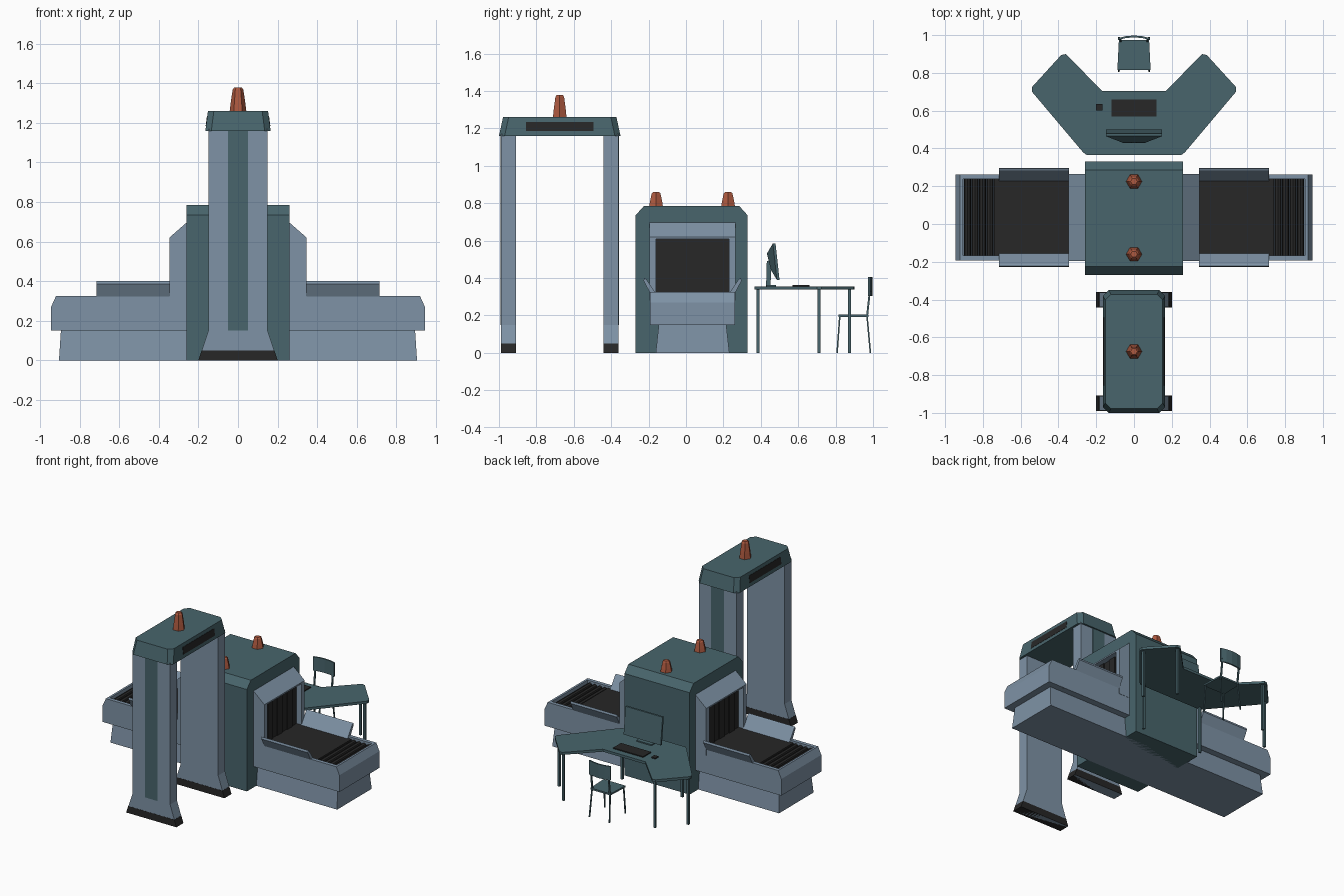
import bpy, bmesh, math
from mathutils import Vector

if "Cube" in bpy.data.objects:
    bpy.data.objects.remove(bpy.data.objects["Cube"])


def material(name, rgb):
    m = bpy.data.materials.new(name)
    m.diffuse_color = (*rgb, 1)
    m.use_nodes = True
    m.node_tree.nodes["Principled BSDF"].inputs["Base Color"].default_value = m.diffuse_color
    return m


BLUE = material("blue_grey", (0.21, 0.29, 0.38))
TEAL = material("teal", (0.065, 0.13, 0.15))
DARK = material("dark", (0.02, 0.02, 0.02))
ORANGE = material("orange", (0.42, 0.10, 0.05))


def loft(name, loops, mat):
    """Skin matching loops of 3D points and cap both ends."""
    bm = bmesh.new()
    rings = [[bm.verts.new(p) for p in loop] for loop in loops]
    n = len(rings[0])
    for a, b in zip(rings, rings[1:]):
        for i in range(n):
            j = (i + 1) % n
            bm.faces.new((a[i], a[j], b[j], b[i]))
    bm.faces.new(rings[0])
    bm.faces.new(rings[-1])
    bmesh.ops.recalc_face_normals(bm, faces=bm.faces)
    me = bpy.data.meshes.new(name)
    bm.to_mesh(me)
    bm.free()
    me.materials.append(mat)
    ob = bpy.data.objects.new(name, me)
    bpy.context.collection.objects.link(ob)
    return ob


def prism(name, pts, axis, a, b, mat):
    """Extrude a 2D outline along x, y or z between a and b."""
    put = {"x": lambda p, t: (t, p[0], p[1]),
           "y": lambda p, t: (p[0], t, p[1]),
           "z": lambda p, t: (p[0], p[1], t)}[axis]
    return loft(name, [[put(p, t) for p in pts] for t in (a, b)], mat)


def rect(x0, x1, y0, y1, z):
    return [(x0, y0, z), (x1, y0, z), (x1, y1, z), (x0, y1, z)]


def box(name, x0, x1, y0, y1, z0, z1, mat):
    return loft(name, [rect(x0, x1, y0, y1, z0), rect(x0, x1, y0, y1, z1)], mat)


def bar(name, p, q, w, mat):
    """Thin upright square bar from p to q."""
    return loft(name, [rect(c[0] - w, c[0] + w, c[1] - w, c[1] + w, c[2]) for c in (p, q)], mat)


def ring(x, y, z, r, n=6):
    return [(x + r * math.cos(2 * math.pi * i / n), y + r * math.sin(2 * math.pi * i / n), z) for i in range(n)]


def beacon(name, y, z, h):
    loft(name, [ring(0, y, z, 0.042), ring(0, y, z + 0.35 * h, 0.037),
                ring(0, y, z + 0.9 * h, 0.027), ring(0, y, z + h, 0.018)], ORANGE)


# Walk-through gate: flared posts with an inlaid strip on the outer side
GY = -0.675
post = [(-0.2, 0), (0.2, 0), (0.15, 0.15), (0.15, 1.17), (-0.15, 1.17), (-0.15, 0.15)]
for s, side in ((-1, "front"), (1, "rear")):
    prism(f"gate_post_{side}", post, "y", GY + s * 0.235, GY + s * 0.313, BLUE)
    box(f"gate_strip_{side}", -0.05, 0.05, GY + s * 0.30 - 0.016, GY + s * 0.30 + 0.016, 0.15, 1.16, TEAL)
    prism(f"gate_foot_{side}", [(-0.201, 0), (0.201, 0), (0.184, 0.05), (-0.184, 0.05)], "y",
          GY + s * 0.234, GY + s * 0.314, DARK)


def cut_rect(hx, hy, z, c=0.03):
    return [(-hx, GY - hy + c, z), (-hx + c, GY - hy, z), (hx - c, GY - hy, z), (hx, GY - hy + c, z),
            (hx, GY + hy - c, z), (hx - c, GY + hy, z), (-hx + c, GY + hy, z), (-hx, GY + hy - c, z)]


# Gate header with display windows
loft("gate_header", [cut_rect(0.165, 0.325, 1.16), cut_rect(0.152, 0.303, 1.26)], TEAL)
for s in (-1, 1):
    loft("gate_display", [rect(s * 0.14, s * 0.1635, GY - 0.18, GY + 0.18, 1.185),
                          rect(s * 0.14, s * 0.157, GY - 0.18, GY + 0.18, 1.235)], DARK)
beacon("gate_beacon", GY, 1.26, 0.12)

# Scanner body
prism("scanner_body", [(-0.27, 0), (0.33, 0), (0.33, 0.735), (0.285, 0.785), (-0.225, 0.785), (-0.27, 0.735)],
      "x", -0.26, 0.26, TEAL)
for y in (-0.16, 0.225):
    beacon("scanner_beacon", y, 0.785, 0.075)

# Conveyor base, slightly wider at the floor
CY = 0.035
loft("conveyor_base", [rect(-0.905, 0.905, CY - 0.197, CY + 0.197, 0),
                       rect(-0.895, 0.895, CY - 0.18, CY + 0.18, 0.155)], BLUE)

for s, side in ((-1, "left"), (1, "right")):
    def mx(pts):
        return [(s * x, z) for x, z in pts]

    # Conveyor tray: floor, rims and end wall
    wall = mx([(0.25, 0.15), (0.945, 0.15), (0.945, 0.27), (0.92, 0.325), (0.25, 0.325)])
    box(f"tray_floor_{side}", s * 0.25, s * 0.93, CY - 0.22, CY + 0.22, 0.15, 0.275, BLUE)
    for t in (-1, 1):
        prism(f"tray_rim_{side}", wall, "y", CY + t * 0.202, CY + t * 0.228, BLUE)
    prism(f"tray_end_{side}", mx([(0.905, 0.15), (0.945, 0.15), (0.945, 0.27), (0.92, 0.325), (0.905, 0.325)]),
          "y", CY - 0.21, CY + 0.21, BLUE)
    # Belt and rollers
    box(f"belt_{side}", s * 0.25, s * 0.74, CY - 0.203, CY + 0.203, 0.27, 0.312, DARK)
    for i in range(4):
        x = s * (0.762 + 0.04 * i)
        prism(f"roller_{side}_{i}", [(x + p[0], 0.295 + p[1]) for p in ring(0, 0, 0, 0.018, 8)], "y",
              CY - 0.203, CY + 0.203, DARK)
    # Flared luggage guides
    for t in (-1, 1):
        prism(f"guide_{side}", [(CY + t * d, z) for d, z in ((0.19, 0.31), (0.222, 0.31), (0.262, 0.385),
                                                            (0.258, 0.40), (0.248, 0.395))],
              "x", s * 0.345, s * 0.715, BLUE)
    # Tunnel hood with sloped top and open mouth
    for t in (-1, 1):
        prism(f"hood_jamb_{side}", mx([(0.25, 0.28), (0.347, 0.28), (0.347, 0.62), (0.25, 0.705)]), "y",
              CY + t * 0.195, CY + t * 0.23, BLUE)
    prism(f"hood_top_{side}", mx([(0.25, 0.61), (0.347, 0.61), (0.347, 0.62), (0.25, 0.705)]), "y",
          CY - 0.2, CY + 0.2, BLUE)
    # Curtain strips
    for i in range(7):
        y = CY - 0.196 + i * 0.056
        x = 0.30 + 0.006 * (i % 2)
        box(f"curtain_{side}_{i}", s * x, s * (x + 0.006), y, y + 0.057, 0.312, 0.612, DARK)

# Desk top with two angled wings
half = [(0.25, 0.365), (0.27, 0.38), (0.54, 0.70), (0.54, 0.725), (0.385, 0.895), (0.36, 0.90), (0.17, 0.705)]
prism("desk_top", half + [(-x, y) for x, y in reversed(half)], "z", 0.338, 0.356, TEAL)
for s in (-1, 1):
    for x, y in ((0.24, 0.385), (0.515, 0.71), (0.365, 0.875)):
        bar("desk_leg", (s * x, y, 0), (s * x, y, 0.34), 0.008, TEAL)

# Monitor: tilted screen, tapered back and stand
screen = [(-0.148, 0.39), (0.148, 0.39), (0.148, 0.585), (-0.148, 0.585)]


def tilted(k, dy):
    return [(x * k, 0.533 - 0.11 * z + dy, 0.4875 + (z - 0.4875) * k) for x, z in screen]


loft("monitor", [tilted(1, 0.01), tilted(1, -0.004), tilted(0.45, -0.036)], TEAL)
bar("monitor_stand", (0, 0.44, 0.35), (0, 0.444, 0.49), 0.012, TEAL)
box("monitor_foot", -0.06, 0.06, 0.43, 0.48, 0.354, 0.364, TEAL)

# Keyboard and mouse
box("keyboard", -0.12, 0.12, 0.57, 0.66, 0.354, 0.363, DARK)
box("mouse", -0.2, -0.168, 0.6, 0.635, 0.354, 0.364, DARK)

# Chair: seat, splayed legs, uprights and curved backrest
loft("chair_seat", [[(-0.088, 0.815, z), (0.088, 0.815, z), (0.08, 0.975, z), (-0.08, 0.975, z)]
                    for z in (0.192, 0.204)], TEAL)
for s in (-1, 1):
    bar("chair_front_leg", (s * 0.082, 0.808, 0), (s * 0.078, 0.822, 0.195), 0.004, TEAL)
    bar("chair_back_leg", (s * 0.08, 0.986, 0), (s * 0.072, 0.968, 0.195), 0.004, TEAL)
    bar("chair_upright", (s * 0.07, 0.968, 0.195), (s * 0.07, 0.983, 0.33), 0.005, TEAL)
arc = [(x, 0.998 - 0.014 * (x / 0.085) ** 2) for x in (-0.085, -0.045, 0, 0.045, 0.085)]
prism("chair_backrest", arc + [(x, y - 0.01) for x, y in reversed(arc)], "z", 0.305, 0.405, TEAL)
